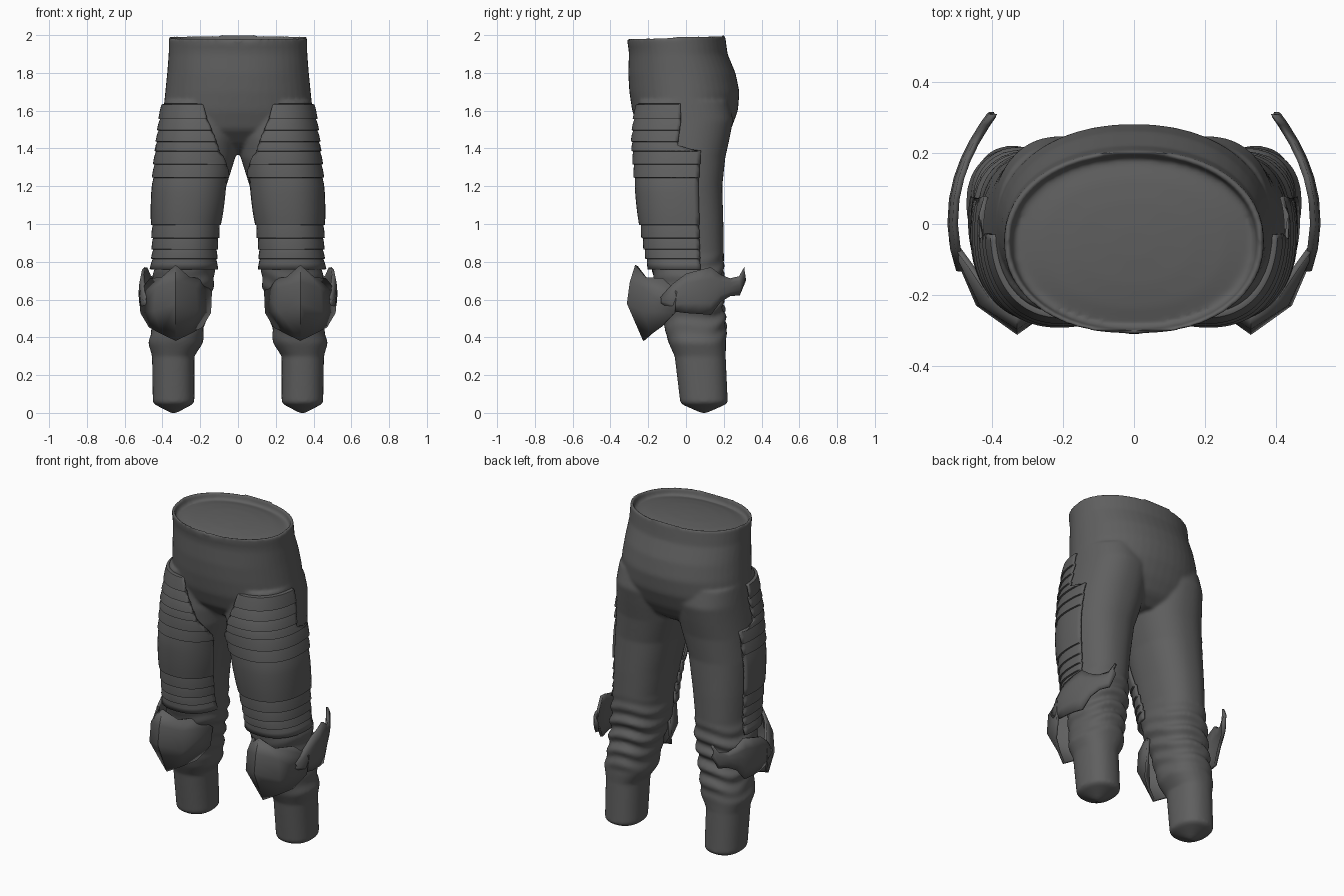
import bpy
import bmesh
from math import sin, cos, pi, radians, copysign

old = bpy.data.objects.get("Cube")
if old:
    bpy.data.objects.remove(old, do_unlink=True)

# One dark grey for everything
grey = bpy.data.materials.new("dark_grey")
grey.use_nodes = True
tone = (0.115, 0.115, 0.115, 1)
grey.diffuse_color = tone
shader = next(n for n in grey.node_tree.nodes if n.type == 'BSDF_PRINCIPLED')
shader.inputs["Base Color"].default_value = tone
shader.inputs["Roughness"].default_value = 0.7


def table(rows, z):
    """Blend the rows (height first, falling) at height z."""
    if z >= rows[0][0]:
        return rows[0][1:]
    for a, b in zip(rows, rows[1:]):
        if z >= b[0]:
            t = (a[0] - z) / (a[0] - b[0])
            return [p + (q - p) * t for p, q in zip(a[1:], b[1:])]
    return rows[-1][1:]


def oval(cx, cy, rx, ry, angle, power=2.3):
    """A point on a slightly boxy oval."""
    c, s = cos(angle), sin(angle)
    e = 2 / power
    return (cx + rx * copysign(abs(c) ** e, c), cy + ry * copysign(abs(s) ** e, s))


def sheet(bm, rows, closed=False):
    """Skin rows of points; closed rows become a capped tube."""
    grid = [[bm.verts.new(p) for p in row] for row in rows]
    n = len(grid[0])
    for a, b in zip(grid, grid[1:]):
        for i in range(n if closed else n - 1):
            j = (i + 1) % n
            bm.faces.new((a[i], a[j], b[j], b[i]))
    if closed:
        bm.faces.new(grid[0])
        bm.faces.new(grid[-1])


def finish(name, bm, angle=35):
    bmesh.ops.recalc_face_normals(bm, faces=bm.faces)
    mesh = bpy.data.meshes.new(name)
    bm.to_mesh(mesh)
    bm.free()
    mesh.materials.append(grey)
    obj = bpy.data.objects.new(name, mesh)
    bpy.context.collection.objects.link(obj)
    bpy.ops.object.select_all(action='DESELECT')
    obj.select_set(True)
    bpy.context.view_layer.objects.active = obj
    bpy.ops.object.shade_smooth_by_angle(angle=radians(angle))
    return obj


def thicken(obj, amount):
    mod = obj.modifiers.new("thickness", 'SOLIDIFY')
    mod.thickness = amount
    mod.offset = 0


# Leg sections: height, centre x, centre y, radius x, radius y
LEG = [(1.65, .195, -.012, .195, .238), (1.55, .2, -.005, .2, .255),
       (1.45, .208, -.02, .205, .25), (1.35, .22, -.028, .205, .236),
       (1.2, .25, -.03, .188, .222), (1, .27, -.014, .168, .212),
       (.85, .28, 0, .155, .2), (.7, .288, .015, .163, .182),
       (.6, .3, .03, .15, .165), (.45, .318, .05, .137, .163),
       (.37, .33, .06, .145, .152), (.3, .343, .075, .112, .135),
       (.06, .341, .095, .11, .126), (.045, .341, .095, .1, .116),
       (0, .341, .095, .015, .015)]
# Hip sections: height, half width, front y, back y
HIPS = [(2, .367, -.312, .207), (1.9, .367, -.302, .22), (1.8, .375, -.306, .262),
        (1.7, .385, -.3, .283), (1.6, .395, -.285, .275), (1.5, .4, -.25, .238),
        (1.42, .33, -.17, .19), (1.37, .2, -.08, .12)]
STEPS = 48
TURN = [2 * pi * i / STEPS for i in range(STEPS)]


def hip_ring(z, scale=1, drop=0):
    w, front, back = table(HIPS, z)
    mid, half = (front + back) / 2, (back - front) / 2
    ring = []
    for a in TURN:
        x, y = oval(0, mid, w * scale, half * scale, a, 2.15)
        tilt = (y - .2) * .04 if z > 1.95 else 0
        ring.append((x, y, z - drop + tilt))
    return ring


def leg_ring(z, side):
    cx, cy, rx, ry = table(LEG, z)
    ring = []
    for a in TURN:
        # cloth folds around the knee, strongest at the back
        fade = sin((z - .35) / .5 * pi) if .35 < z < .85 else 0
        fold = 1 + fade * (.05 + .03 * sin(a)) * sin(z * 70 + 2 * cos(a + side) + sin(3 * a))
        x, y = oval(cx, cy, rx * fold, ry * fold, a)
        ring.append((side * x, y, z))
    return ring


# Trousers: hips with a gently domed, sunken top and two legs, fused into one cloth surface
bm = bmesh.new()
dome = [(.15, .018), (.45, .022), (.7, .03), (.93, .045), (.955, 0)]
rings = [hip_ring(2, scale, drop) for scale, drop in dome]
rings += [hip_ring(2 - .63 * i / 31) for i in range(32)]
sheet(bm, rings, closed=True)
for side in (-1, 1):
    heights = [1.65 - .015 * i for i in range(107)] + [.045, 0]
    sheet(bm, [leg_ring(z, side) for z in heights], closed=True)
trousers = finish("trousers", bm)
fuse = trousers.modifiers.new("fuse", 'REMESH')
fuse.mode = 'VOXEL'
fuse.voxel_size = .01
fuse.use_smooth_shade = True
soft = trousers.modifiers.new("soften", 'SMOOTH')
soft.factor = .5
soft.iterations = 5

# Thigh guard: overlapping bands; inner and outer limits in degrees by height
BANDS = [1.63, 1.56, 1.5, 1.44, 1.39, 1.32, 1.25, 1, .93, .87, .82, .76]
LIMITS = [(1.63, -92, -3), (1.55, -98, -3), (1.391, -118, -3), (1.389, -118, 21),
          (1.27, -150, 21), (.76, -168, 16)]


def thigh_row(z, lift):
    cx, cy, rx, ry = table(LEG, z)
    start, end = table(LIMITS, z)
    row = []
    for i in range(29):
        a = radians(start + (end - start) * i / 28)
        row.append((*oval(cx, cy, rx + lift, ry + lift, a), z))
    return row


def thigh_guard(side):
    bm = bmesh.new()
    rows = [thigh_row(BANDS[0] + .004, -.01)]
    for top, low in zip(BANDS, BANDS[1:]):
        cuts = 6 if top - low > .2 else 2
        for k in range(cuts + 1):
            t = k / cuts
            bulge = .004 * sin(pi * t) if cuts > 2 else 0
            rows.append(thigh_row(top + (low - top) * t - .002 * (k == 0), .009 + .009 * t + bulge))
    sheet(bm, [[(side * x, y, z) for x, y, z in row] for row in rows])
    return bm


# Knee guard: per row, the ridge, the cheek and the rim as half width, y, z
KNEE = [[(0, -.262, .78), (.07, -.21, .715), (.13, -.12, .71)],
        [(0, -.29, .69), (.1, -.225, .66), (.185, -.045, .64)],
        [(0, -.305, .58), (.11, -.225, .54), (.18, -.06, .53)],
        [(0, -.22, .385), (.07, -.18, .42), (.135, -.13, .455)]]


def knee_guard(side):
    bm = bmesh.new()
    rows = []
    for row in KNEE:
        inner = [(.33 - w, y, z) for w, y, z in reversed(row)]
        outer = [(.33 + w, y, z) for w, y, z in row[1:]]
        rows.append([(side * x, y, z) for x, y, z in inner + outer])
    sheet(bm, rows)
    return bm


# Side wing: y, lower edge, upper edge, curling inward to a hooked tip
WING = [(-.13, .585, .61), (-.07, .54, .68), (0, .53, .735), (.07, .525, .755),
        (.13, .52, .77), (.18, .59, .73), (.23, .62, .71), (.28, .625, .72), (.31, .7, .77)]


def side_wing(side):
    bm = bmesh.new()
    rows = []
    for y, low, high in WING:
        row = []
        for k in range(5):
            t = k / 4
            x = .505 - 1.25 * (y - .01) ** 2 + .014 * sin(pi * t)
            row.append((side * x, y, low + (high - low) * t))
        rows.append(row)
    sheet(bm, rows)
    return bm


# Fit the armour to both legs
for label, side in (("left", 1), ("right", -1)):
    thicken(finish(label + "_thigh_guard", thigh_guard(side), 30), .012)
    thicken(finish(label + "_knee_guard", knee_guard(side), 28), .016)
    thicken(finish(label + "_side_wing", side_wing(side), 40), .016)
